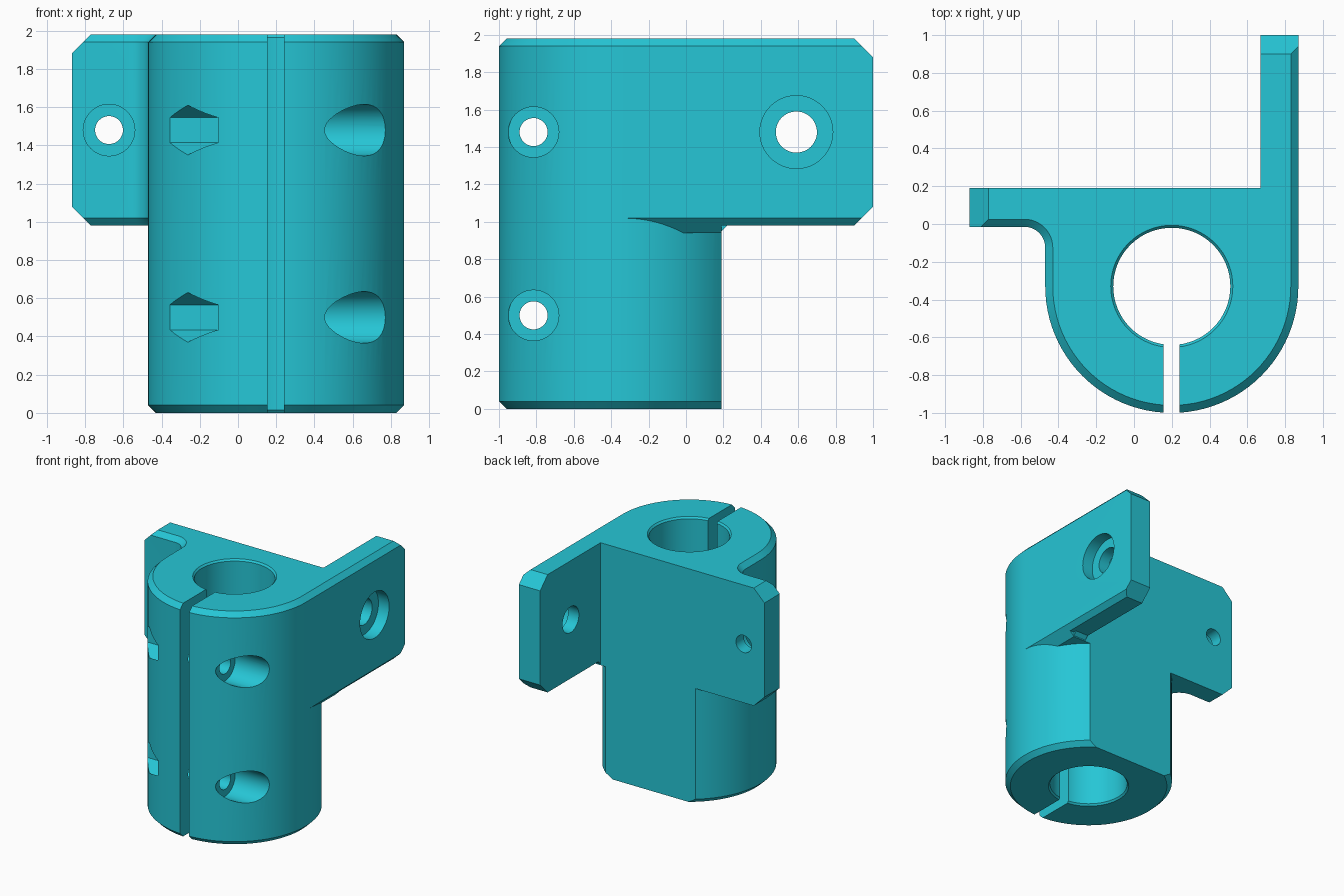
import bpy, bmesh, math

if "Cube" in bpy.data.objects:
    bpy.data.objects.remove(bpy.data.objects["Cube"])

CX, CY, R, CH = 0.2, -0.33, 0.67, 0.04
N = 48
BACK = 0.19

teal = bpy.data.materials.new("teal plastic")
teal.diffuse_color = (0.019, 0.565, 0.672, 1)
teal.use_nodes = True
teal.node_tree.nodes["Principled BSDF"].inputs["Base Color"].default_value = teal.diffuse_color


def loft(name, rings):
    """Solid through rings with equal point counts, capped at both ends."""
    bm = bmesh.new()
    vs = [[bm.verts.new(p) for p in ring] for ring in rings]
    n = len(vs[0])
    for a, b in zip(vs, vs[1:]):
        for i in range(n):
            bm.faces.new((a[i], a[(i + 1) % n], b[(i + 1) % n], b[i]))
    bm.faces.new(vs[0][::-1])
    bm.faces.new(vs[-1])
    bmesh.ops.recalc_face_normals(bm, faces=bm.faces)
    me = bpy.data.meshes.new(name)
    bm.to_mesh(me)
    bm.free()
    ob = bpy.data.objects.new(name, me)
    bpy.context.collection.objects.link(ob)
    me.materials.append(teal)
    return ob


def place(axis, p, t):
    """2D point p with coordinate t along the given axis."""
    return {"x": (t, p[0], p[1]), "y": (p[0], t, p[1]), "z": (p[0], p[1], t)}[axis]


def prism(name, axis, pts, lo, hi):
    return loft(name, [[place(axis, p, t) for p in pts] for t in (lo, hi)])


def circle(c, r, n=48, start=0.0):
    return [(c[0] + r * math.cos(start + 2 * math.pi * i / n),
             c[1] + r * math.sin(start + 2 * math.pi * i / n)) for i in range(n)]


def rod(axis, c, r, lo, hi, n=48, start=0.0):
    return prism("cutter", axis, circle(c, r, n, start), lo, hi)


def combine(target, tool, op):
    mod = target.modifiers.new("bool", "BOOLEAN")
    mod.operation, mod.solver, mod.object = op, "EXACT", tool
    bpy.context.view_layer.objects.active = target
    bpy.ops.object.modifier_apply(modifier=mod.name)
    bpy.data.objects.remove(tool)


def arc(r):
    return [(CX + r * math.cos(-math.pi * i / N), CY + r * math.sin(-math.pi * i / N))
            for i in range(N + 1)]


def upper_outline(o):
    """Clamp front, filleted side wing and rear arm, outer edges inset by o."""
    pts = arc(R - o)
    fx, fy, fr = -0.58, -0.125, 0.11 + o
    pts += [(fx + fr * math.cos(a), fy + fr * math.sin(a))
            for a in (math.pi / 2 * i / 12 for i in range(13))]
    return pts + [(-0.87, -0.015 + o), (-0.87, BACK), (0.67, BACK), (0.67, 1.0), (0.87 - o, 1.0)]


def lower_outline(o):
    """Round clamp flattened at the back."""
    r = R - o
    a0 = math.asin((BACK - CY) / r)
    side = [a0 * (12 - i) / 12 for i in range(12)]
    right = [(CX + r * math.cos(a), CY + r * math.sin(a)) for a in side]
    left = [(2 * CX - x, y) for x, y in reversed(right)]
    return right + arc(r) + left


def stack(name, outline, levels):
    return loft(name, [[(x, y, z) for x, y in outline(o)] for z, o in levels])


# Upper bracket body
body = stack("clamp_bracket", upper_outline, [(0.98, CH), (1.02, 0), (1.94, 0), (1.98, CH)])

# Clipped corners of the arm and the wing
for z, s in ((1.98, 1), (0.98, -1)):
    e = 0.02
    for axis, end, d in (("x", 1.0, 1), ("y", -0.87, -1)):
        tri = [(end - d * (0.1 + e), z + s * e), (end + d * e, z + s * e), (end + d * e, z - s * (0.1 + e))]
        lo, hi = (0.6, 0.95) if axis == "x" else (-0.1, 0.25)
        combine(body, prism("cutter", axis, tri, lo, hi), "DIFFERENCE")

# Lower clamp barrel
barrel = stack("barrel", lower_outline, [(0, CH), (CH, 0), (1.5, 0)])
combine(body, barrel, "UNION")

# Sloped web under the root of the arm
web = prism("web", "y", [(0.5, 1.02), (0.87, 1.02), (0.79, 0.94), (0.5, 0.94)], CY, BACK)
combine(body, web, "UNION")
ramp = prism("ramp", "x", [(0.1, 0.94), (0.18, 0.94), (0.23, 0.99), (0.1, 0.99)], 0.67, 0.79)
combine(body, ramp, "UNION")

# Main bore with chamfered mouths
bore = [(-0.02, 0.341), (0.015, 0.31), (1.965, 0.31), (2.0, 0.341)]
combine(body, loft("cutter", [[(x, y, z) for x, y in circle((CX, CY), r, 64)] for z, r in bore]),
        "DIFFERENCE")

# Clamping slit
combine(body, prism("cutter", "z", [(0.155, -1.1), (0.24, -1.1), (0.24, CY), (0.155, CY)], -0.1, 2.1),
        "DIFFERENCE")

# Clamp bolts: through hole, round head recess, hexagonal nut recess
for z in (0.5, 1.48):
    c = (-0.815, z)
    combine(body, rod("x", c, 0.075, -0.6, 1.0), "DIFFERENCE")
    combine(body, rod("x", c, 0.135, 0.45, 1.0), "DIFFERENCE")
    combine(body, rod("x", c, 0.13, -0.6, -0.05, 6, math.pi / 2), "DIFFERENCE")

# Mounting holes with recesses in the arm and the wing
for axis, c, r, r2, lo, mid, hi in (("x", (0.59, 1.48), 0.11, 0.195, 0.6, 0.77, 0.95),
                                    ("y", (-0.675, 1.48), 0.073, 0.135, 0.3, 0.085, -0.1)):
    combine(body, rod(axis, c, r, lo, hi), "DIFFERENCE")
    combine(body, rod(axis, c, r2, mid, hi), "DIFFERENCE")

# Smooth curved walls, keep edges sharp
bpy.ops.object.select_all(action="DESELECT")
body.select_set(True)
bpy.context.view_layer.objects.active = body
bpy.ops.object.shade_smooth_by_angle(angle=math.radians(25))
